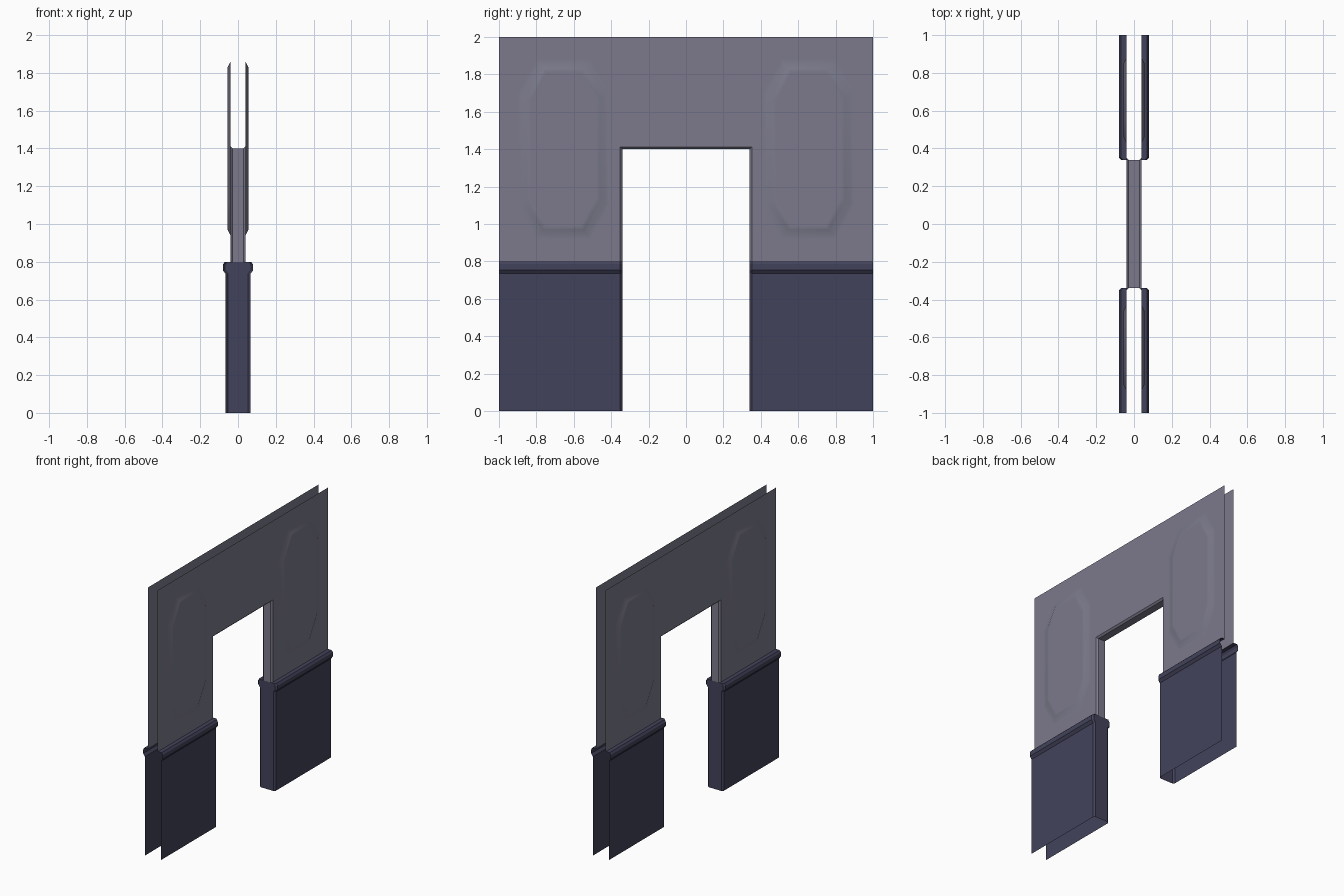
import bpy, bmesh, math

if "Cube" in bpy.data.objects:
    bpy.data.objects.remove(bpy.data.objects["Cube"])

BEV = 0.012            # chamfer around the doorway
T, IN, HEAD = 0.04, 0.34, 1.40   # half thickness, opening half width, opening height


def material(name, col):
    m = bpy.data.materials.new(name)
    m.diffuse_color = (*col, 1)
    m.use_nodes = True
    m.node_tree.nodes["Principled BSDF"].inputs["Base Color"].default_value = m.diffuse_color
    return m


def finish(name, faces, mat, smooth=None):
    """Make an object from a list of point loops, with all faces turned outward."""
    bm = bmesh.new()
    for pts in faces:
        bm.faces.new([bm.verts.new(p) for p in pts])
    bmesh.ops.remove_doubles(bm, verts=bm.verts, dist=1e-5)
    bm.normal_update()
    for f in bm.faces:
        n, c = f.normal, f.calc_center_median()
        out = n.x * c.x if abs(n.x) > 0.3 else n.z * (1 - c.z) - n.y * c.y
        if out < 0:
            f.normal_flip()
    me = bpy.data.meshes.new(name)
    bm.to_mesh(me)
    bm.free()
    me.materials.append(mat)
    ob = bpy.data.objects.new(name, me)
    bpy.context.collection.objects.link(ob)
    if smooth:
        bpy.context.view_layer.objects.active = ob
        ob.select_set(True)
        bpy.ops.object.shade_smooth_by_angle(angle=math.radians(smooth))
        ob.select_set(False)
    return ob


def strips(rows, closed=False):
    """Quads between successive rows of points."""
    out = []
    for a, b in zip(rows, rows[1:]):
        n = len(a)
        for i in range(n if closed else n - 1):
            j = (i + 1) % n
            out.append([a[i], a[j], b[j], b[i]])
    return out


def octagon(x, off, cy, cz):
    """Elongated octagon ring, shrunk by off."""
    w, h, a, b = 0.225 - off, 0.46 - off, 0.13 - off * 0.75, 0.29 - off * 0.6
    pts = [(w, -b), (w, b), (a, h), (-a, h), (-w, b), (-w, -b), (-a, -h), (a, -h)]
    return [(x, cy + p, cz + q) for p, q in pts]


def wall_side(sx, sy):
    """One side of the wall skin with its raised octagonal panel."""
    x, cy, cz = sx * T, sy * 0.655, 1.4
    rings = [octagon(sx * d, o, cy, cz) for d, o in
             ((T, -0.02), (T, 0), (0.055, 0.03), (0.055, 0.05))]
    faces = strips(rings, True) + [rings[-1]]
    o = rings[0]
    ya, yb = sorted((sy * (IN + BEV), sy * 1.0))
    z0, z1 = 0.8, 2.0
    # skin around the panel: four sides and four corners
    rim = [(x, yb, o[0][2]), (x, yb, o[1][2]), (x, o[2][1], z1), (x, o[3][1], z1),
           (x, ya, o[4][2]), (x, ya, o[5][2]), (x, o[6][1], z0), (x, o[7][1], z0)]
    corners = {1: (x, yb, z1), 3: (x, ya, z1), 5: (x, ya, z0), 7: (x, yb, z0)}
    for i in range(8):
        j = (i + 1) % 8
        mid = [corners[i]] if i in corners else []
        faces.append([o[i], rim[i]] + mid + [rim[j], o[j]])
    return faces


upper = material("upper_paint", (0.2, 0.195, 0.26))
lower = material("lower_paint", (0.055, 0.055, 0.105))

# Wall skins: sides with panels, and header over the doorway
faces = []
for sx in (-1, 1):
    for sy in (-1, 1):
        faces += wall_side(sx, sy)
    e, h = IN + BEV, HEAD + BEV
    faces.append([(sx * T, y, z) for y, z in ((-e, h), (e, h), (e, 2), (-e, 2))])
finish("upper_wall", faces, upper, 35)

# Chamfered doorway lining
path = [(-IN, 0.8, -1, 0), (-IN, HEAD, -1, 1), (IN, HEAD, 1, 1), (IN, 0.8, 1, 0)]
section = [(-T, BEV), (BEV - T, 0), (T - BEV, 0), (T, BEV)]
rows = [[(x, y + dy * d, z + dz * d) for x, d in section] for y, z, dy, dz in path]
finish("doorway_lining", strips(rows), upper)

# Lower wainscot with cap rail, open at the bottom and the outer end
profile = [(0.065, 0), (0.065, 0.735), (0.08, 0.755), (0.08, 0.785), (0.07, 0.8), (T, 0.8)]
for sy, side in ((-1, "front"), (1, "back")):
    rows = []
    for x, z in profile:
        half = [(x, 1), (x, IN + BEV), (x - BEV, IN)]
        loop = half + [(-px, py) for px, py in reversed(half)]
        rows.append([(px, sy * py, z) for px, py in loop])
    faces = strips(rows)
    del faces[-3]      # zero-area strip at the top of the jamb
    finish("wainscot_" + side, faces, lower)
